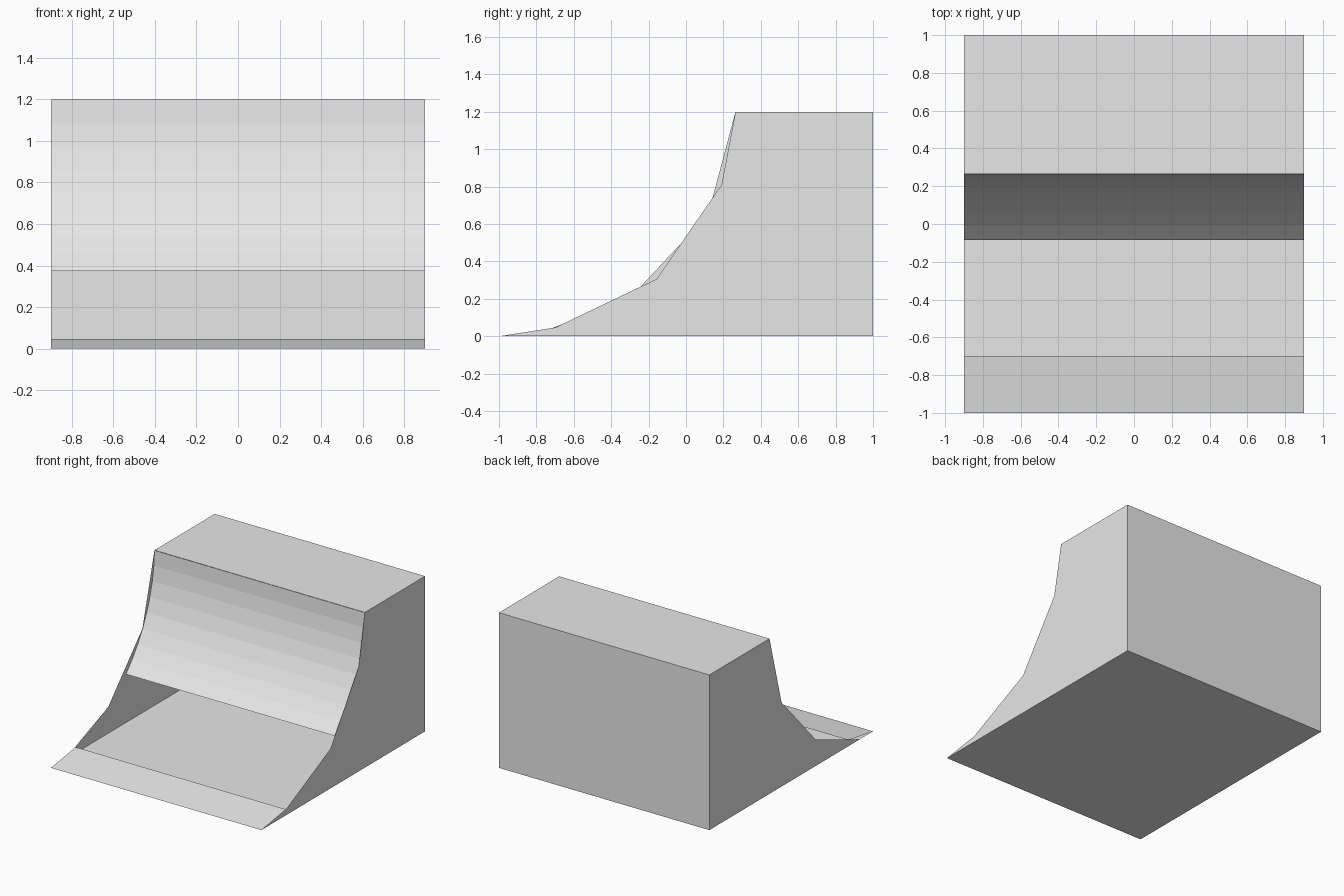
import bpy
import math

cube = bpy.data.objects.get("Cube")
if cube:
    bpy.data.objects.remove(cube, do_unlink=True)

HALF_W, HEIGHT = 0.9, 1.2
RADIUS, ARC_Y, ARC_Z = 1.2, -0.935, 1.22

grey = bpy.data.materials.new("light_grey")
grey.use_nodes = True
grey.diffuse_color = (0.8, 0.8, 0.8, 1)
grey.node_tree.nodes["Principled BSDF"].inputs["Base Color"].default_value = (0.8, 0.8, 0.8, 1)


def add_mesh(name, verts, faces):
    mesh = bpy.data.meshes.new(name)
    mesh.from_pydata(verts, [], faces)
    mesh.materials.append(grey)
    obj = bpy.data.objects.new(name, mesh)
    bpy.context.collection.objects.link(obj)
    return obj


def sheet(name, path):
    """Sweep an open (y, z) path across the full width."""
    verts = [(x, y, z) for y, z in path for x in (-HALF_W, HALF_W)]
    faces = [(2 * i, 2 * i + 1, 2 * i + 3, 2 * i + 2) for i in range(len(path) - 1)]
    return add_mesh(name, verts, faces)


def side_panel(name, x, outline):
    """Flat side wall, outline runs counter-clockwise as seen from +x."""
    order = list(range(len(outline)))
    if x < 0:
        order.reverse()
    return add_mesh(name, [(x, y, z) for y, z in outline], [order])


# Riding surface: an arc that stops above the open lower gap
low, high, steps = math.radians(44.8), math.radians(1), 8
arc = []
for i in range(steps + 1):
    a = low + (high - low) * i / steps
    arc.append((ARC_Y + RADIUS * math.cos(a), ARC_Z - RADIUS * math.sin(a)))
sheet("curved_ramp", arc)

# Shallow entry strip at the front
sheet("entry_strip", [(-1, 0), (-0.7, 0.046)])

# Top platform, back wall and floor
sheet("deck", [(arc[-1][0], HEIGHT), (1, HEIGHT)])
sheet("back_wall", [(1, HEIGHT), (1, 0)])
sheet("floor", [(1, 0), (-1, 0)])

# Side walls: coarse chords of the same arc, stepped differently on each side
back = [(1, 0), (1, HEIGHT), (arc[-1][0], HEIGHT)]
side_panel("left_side", HALF_W,
           back + [(0.19, 0.81), (-0.157, 0.306), (-0.7, 0.046), (-1, 0)])
side_panel("right_side", -HALF_W,
           back + [(0.118, 0.65), (-0.3, 0.204), (-0.83, 0)])
